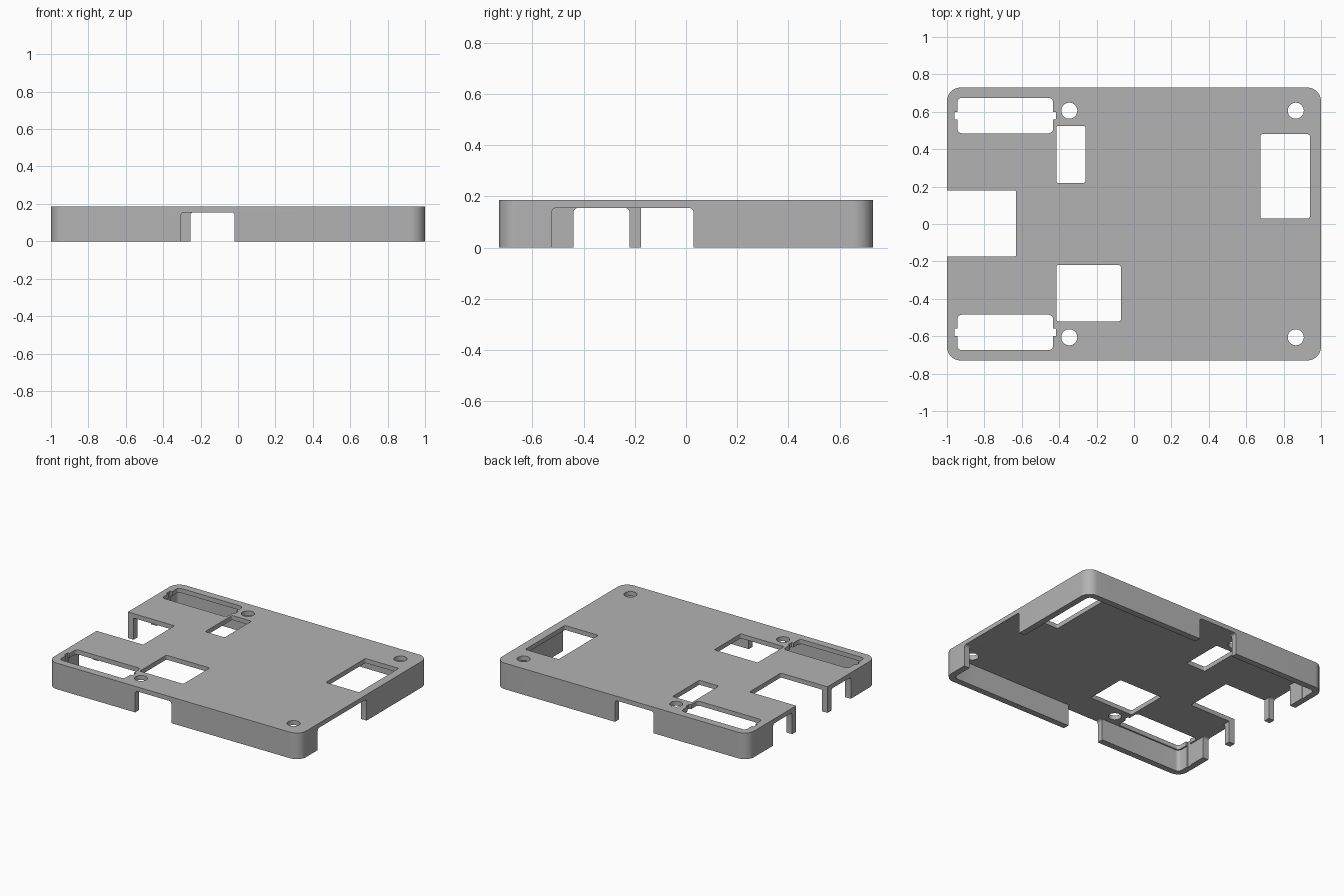
import bpy, bmesh, math
from mathutils import Matrix, Vector

cube = bpy.data.objects.get("Cube")
if cube:
    bpy.data.objects.remove(cube)

W, D, H = 1.0, 0.73, 0.187      # half width, half depth, height
WALL, ROOF = 0.045, 0.155       # wall thickness, underside of the top plate

grey = bpy.data.materials.new("plain_grey")
grey.use_nodes = True
colour = (0.45, 0.45, 0.45, 1)
grey.diffuse_color = colour
grey.node_tree.nodes["Principled BSDF"].inputs["Base Color"].default_value = colour


def prism(name, x0, x1, y0, y1, z0, z1, r, steps=5, axes=None):
    """Rounded rectangle extruded from z0 to z1; axes remaps the local frame."""
    bm = bmesh.new()
    ring = []
    corners = [(x1 - r, y1 - r), (x0 + r, y1 - r), (x0 + r, y0 + r), (x1 - r, y0 + r)]
    for i, (cx, cy) in enumerate(corners):
        for k in range(steps + 1):
            a = math.pi / 2 * (i + k / steps)
            ring.append(bm.verts.new((cx + r * math.cos(a), cy + r * math.sin(a), z0)))
    bmesh.ops.remove_doubles(bm, verts=ring, dist=1e-5)
    face = bm.faces.new([v for v in ring if v.is_valid])
    out = bmesh.ops.extrude_face_region(bm, geom=[face])
    top = [g for g in out["geom"] if isinstance(g, bmesh.types.BMVert)]
    bmesh.ops.translate(bm, verts=top, vec=(0, 0, z1 - z0))
    if axes:
        bm.transform(axes)
    bmesh.ops.recalc_face_normals(bm, faces=bm.faces)
    mesh = bpy.data.meshes.new(name)
    bm.to_mesh(mesh)
    bm.free()
    mesh.materials.append(grey)
    obj = bpy.data.objects.new(name, mesh)
    bpy.context.collection.objects.link(obj)
    return obj


def cut(target, cutter):
    mod = target.modifiers.new("cut", "BOOLEAN")
    mod.operation, mod.solver, mod.object = "DIFFERENCE", "EXACT", cutter
    bpy.context.view_layer.objects.active = target
    bpy.ops.object.modifier_apply(modifier=mod.name)
    bpy.data.objects.remove(cutter)


def opening(x0, x1, y0, y1, r=0.01, z0=-0.1):
    cut(cover, prism("cutter", x0, x1, y0, y1, z0, H + 0.1, r))


# Frames that stand a profile upright: along the front/back or the side walls
along_x = Matrix(((1, 0, 0, 0), (0, 0, 1, 0), (0, 1, 0, 0), (0, 0, 0, 1)))
along_y = Matrix(((0, 0, 1, 0), (1, 0, 0, 0), (0, 1, 0, 0), (0, 0, 0, 1)))


def wall_gap(axes, a, b, side):
    edge = W if axes is along_y else D
    lo, hi = sorted((side * (edge - WALL - 0.02), side * (edge + 0.05)))
    cut(cover, prism("cutter", a, b, -0.1, ROOF, lo, hi, min(0.018, (b - a) / 3), axes=axes))


# Shell with rounded corners, hollow underneath
cover = prism("cover", -W, W, -D, D, 0, H, 0.075, 10)
cut(cover, prism("cavity", -W + WALL, W - WALL, -D + WALL, D - WALL, -0.1, ROOF, 0.03))

# Gaps in the walls that leave the corner feet and thin posts
for a, b in ((-0.305, -0.018), (0.183, 0.79)):
    wall_gap(along_x, a, b, -1)
for a, b in ((-0.255, 0.052), (0.077, 0.79)):
    wall_gap(along_x, a, b, 1)
wall_gap(along_y, -0.525, 0.03, 1)
for a, b in ((-0.44, -0.22), (0.225, 0.44)):
    wall_gap(along_y, a, b, -1)

# Notch in the edge and rectangular windows in the top plate
opening(-1.2, -0.63, -0.175, 0.18)
opening(-0.415, -0.26, 0.22, 0.525)
opening(-0.415, -0.07, -0.52, -0.22)
opening(0.675, 0.94, 0.03, 0.48)

# Long slots with end tabs, and screw holes, on both sides
for s in (-1, 1):
    y = s * 0.58
    opening(-0.945, -0.432, y - 0.095, y + 0.095, 0.025)
    opening(-0.96, -0.417, y - 0.02, y + 0.02, 0.004)
    for x in (-0.346, 0.865):
        y = s * 0.606
        r = 0.043
        opening(x - r, x + r, y - r, y + r, r * 0.999)

# Smooth the rounded corners, keep the edges sharp
bpy.ops.object.select_all(action="DESELECT")
cover.select_set(True)
bpy.context.view_layer.objects.active = cover
bpy.ops.object.shade_smooth_by_angle(angle=math.radians(30))
